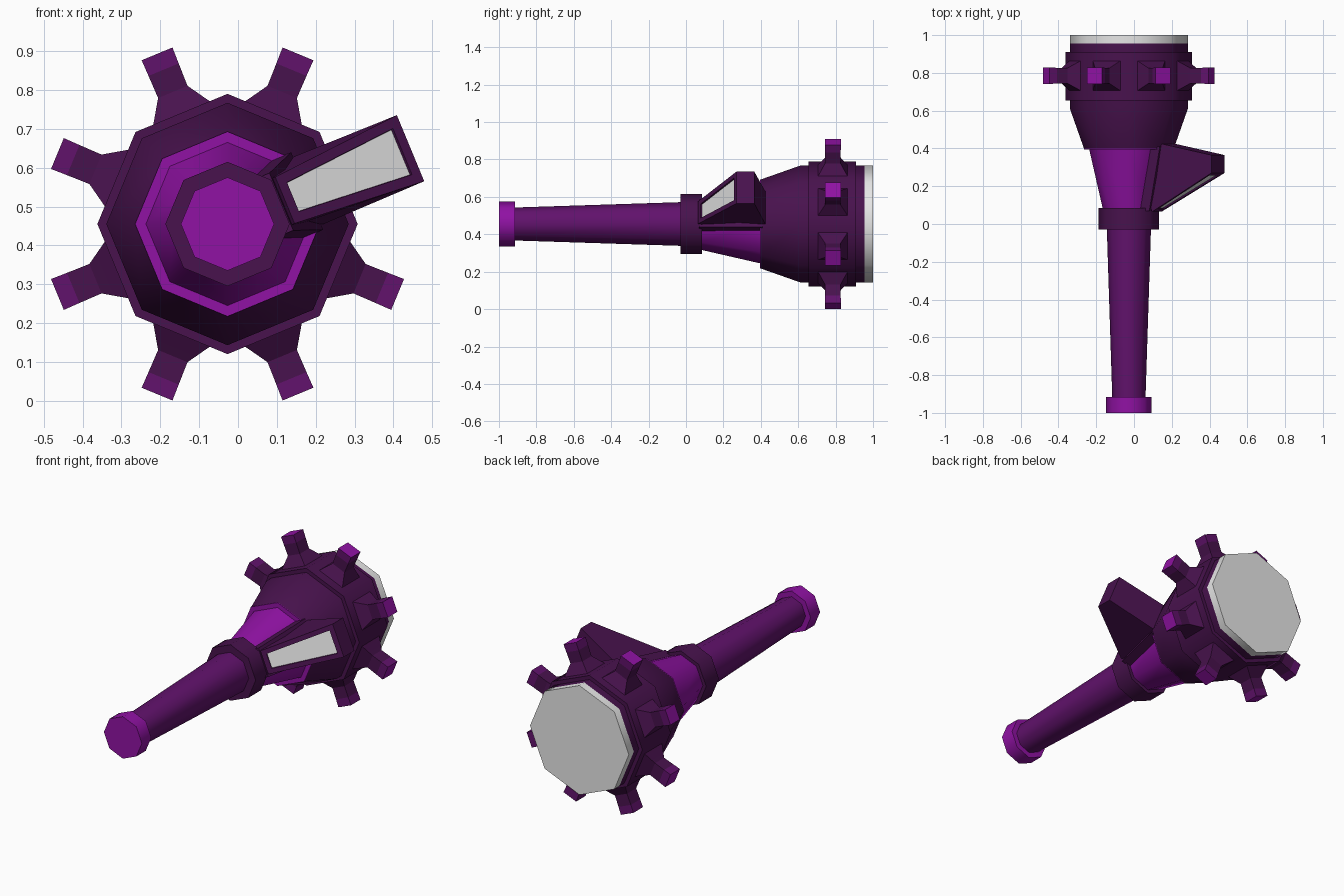
import bpy, bmesh, math
from mathutils import Vector

if "Cube" in bpy.data.objects:
    bpy.data.objects.remove(bpy.data.objects["Cube"])

CX, CZ = -0.027, 0.455          # long axis of the device, along y


def material(name, rgb):
    m = bpy.data.materials.new(name)
    m.diffuse_color = (*rgb, 1)
    m.use_nodes = True
    m.node_tree.nodes["Principled BSDF"].inputs["Base Color"].default_value = m.diffuse_color
    return m


DARK = material("dark purple", (0.065, 0.006, 0.075))
MID = material("mid purple", (0.12, 0.006, 0.15))
BRIGHT = material("bright purple", (0.28, 0.006, 0.37))
WHITE = material("white", (0.8, 0.8, 0.8))


def radial(r, side, y, angle):
    """Point at radius r, sideways offset and depth y, around the axis."""
    c, s = math.cos(angle), math.sin(angle)
    return Vector((CX + r * c - side * s, y, CZ + r * s + side * c))


def finish(name, bm, mats, smooth=None):
    bmesh.ops.recalc_face_normals(bm, faces=bm.faces)
    me = bpy.data.meshes.new(name)
    bm.to_mesh(me)
    bm.free()
    ob = bpy.data.objects.new(name, me)
    bpy.context.collection.objects.link(ob)
    for m in mats:
        me.materials.append(m)
    if smooth:
        bpy.context.view_layer.objects.active = ob
        ob.select_set(True)
        bpy.ops.object.shade_smooth_by_angle(angle=math.radians(smooth))
        ob.select_set(False)
    return ob


def skin(bm, rings):
    """Join equal-sized rings of points into a closed tube."""
    loops = [[bm.verts.new(p) for p in ring] for ring in rings]
    n = len(loops[0])
    for a, b in zip(loops, loops[1:]):
        for i in range(n):
            j = (i + 1) % n
            bm.faces.new((a[i], a[j], b[j], b[i]))
    return bm.faces.new(loops[0]), bm.faces.new(loops[-1])


def lathe(name, profile, mat, smooth=50):
    """Eight-sided turned part from (y, radius) pairs."""
    bm = bmesh.new()
    skin(bm, [[radial(r, 0, y, k * math.pi / 4) for k in range(8)]
              for y, r in profile])
    return finish(name, bm, [mat], smooth)


# Turned parts, from the grip end to the lens
lathe("pommel", [(-1, 0.12), (-0.915, 0.12)], BRIGHT)
lathe("handle", [(-0.92, 0.088), (-0.02, 0.117)], MID)
lathe("collar", [(-0.03, 0.16), (0.085, 0.16)], DARK)
lathe("neck", [(0.08, 0.138), (0.395, 0.21)], BRIGHT)
lathe("neck_lip", [(0.395, 0.238), (0.402, 0.238)], BRIGHT)
lathe("head", [(0.4, 0.238), (0.61, 0.312), (0.955, 0.312)], DARK)
lathe("head_band", [(0.655, 0.335), (0.91, 0.335)], DARK)
lathe("lens", [(0.955, 0.312), (1.0, 0.312)], WHITE, 50)

# Flared square studs around the band
for k in range(8):
    ang = math.radians(22.5 + 45 * k)
    bm = bmesh.new()
    rings = [[radial(r, sx * w, 0.785 + sy * w, ang)
              for sx, sy in ((-1, -1), (1, -1), (1, 1), (-1, 1))]
             for r, w in ((0.30, 0.085), (0.312, 0.077), (0.368, 0.041),
                          (0.43, 0.042), (0.474, 0.043))]
    base, cap = skin(bm, rings)
    for f in bm.faces:
        c = f.calc_center_median()
        if math.hypot(c.x - CX, c.z - CZ) > 0.44:
            f.material_index = 1
    cap.material_index = 2
    finish("stud", bm, [DARK, MID, BRIGHT], 30)

# Side bracket that fills one sector of the neck
SIDE = math.radians(22.5)
bm = bmesh.new()
skin(bm, [[radial(r, s, y, SIDE) for r, s in
           ((0.05, -w), (top, -w), (top, w), (0.05, w))]
          for y, w, top in ((0.07, 0.08, 0.15), (0.41, 0.108, 0.222))])
finish("side_bracket", bm, [DARK])

# Wedge-shaped viewer with a recessed white pane on its sloping face
bm = bmesh.new()
outline = [(0.16, 0.065, 0.065), (0.51, 0.092, 0.27),
           (0.51, 0.092, 0.365), (0.20, 0.095, 0.43), (0.08, 0.065, 0.25)]
skin(bm, [[radial(r, sign * w, y, SIDE) for r, w, y in outline]
          for sign in (-1, 1)])
bmesh.ops.recalc_face_normals(bm, faces=bm.faces)
front = min((f for f in bm.faces if len(f.verts) == 4),
            key=lambda f: (f.calc_center_median()
                           - radial(0.335, 0, 0.168, SIDE)).length)
bmesh.ops.inset_region(bm, faces=[front], thickness=0.026,
                       use_even_offset=True)
bmesh.ops.inset_region(bm, faces=[front], thickness=0.002, depth=-0.008)
front.material_index = 1
finish("side_viewer", bm, [DARK, WHITE])
